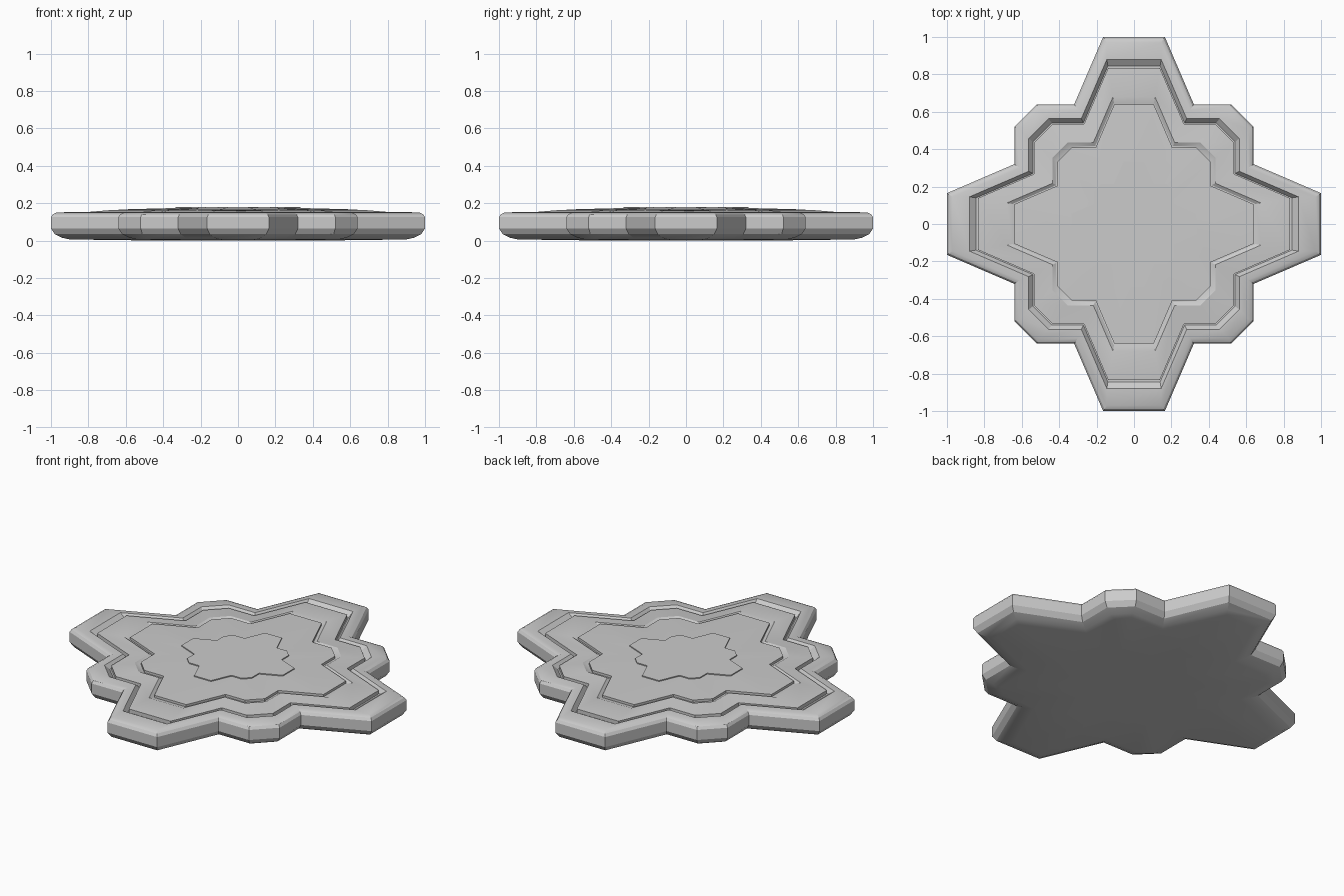
import bpy, bmesh, math
from mathutils import Vector

cube = bpy.data.objects.get("Cube")
if cube:
    bpy.data.objects.remove(cube)

stone = bpy.data.materials.new("grey_stone")
stone.use_nodes = True
colour = (0.6, 0.6, 0.6, 1)
stone.diffuse_color = colour
stone.node_tree.nodes["Principled BSDF"].inputs["Base Color"].default_value = colour

# One quarter of the star outline, repeated by quarter turns
quarter = [(1.0, 0.165), (0.64, 0.32), (0.64, 0.52), (0.52, 0.64), (0.32, 0.64), (0.165, 1.0)]
outline = []
for turn in range(4):
    a = turn * math.pi / 2
    c, s = round(math.cos(a)), round(math.sin(a))
    outline += [Vector((c * x - s * y, s * x + c * y)) for x, y in quarter]


def inset(points, d):
    """Move every edge inward by d, keeping mitred corners."""
    result = []
    for i, p in enumerate(points):
        e1 = (p - points[i - 1]).normalized()
        e2 = (points[(i + 1) % len(points)] - p).normalized()
        n1, n2 = Vector((-e1.y, e1.x)), Vector((-e2.y, e2.x))
        result.append(p + (n1 + n2) * d / (1 + n1.dot(n2)))
    return result


def star_tier(name, profile):
    """Loft the star through (scale, inset, height) steps and cap both ends."""
    bm = bmesh.new()
    rings = []
    for scale, d, z in profile:
        ring = inset([p * scale for p in outline], d)
        rings.append([bm.verts.new((p.x, p.y, z)) for p in ring])
    for low, high in zip(rings, rings[1:]):
        for i in range(len(low)):
            j = (i + 1) % len(low)
            bm.faces.new((low[i], low[j], high[j], high[i]))
    bm.faces.new(rings[0][::-1])
    bm.faces.new(rings[-1])
    mesh = bpy.data.meshes.new(name)
    bm.to_mesh(mesh)
    bm.free()
    mesh.materials.append(stone)
    obj = bpy.data.objects.new(name, mesh)
    bpy.context.collection.objects.link(obj)
    bpy.ops.object.select_all(action="DESELECT")
    obj.select_set(True)
    bpy.context.view_layer.objects.active = obj
    bpy.ops.object.shade_smooth_by_angle(angle=math.radians(25))
    return obj


# Rounded base with a raised rim and a groove inside it
star_tier("base", [
    (0.45, 0, 0), (1, 0.1, 0.006), (1, 0.06, 0.015), (1, 0.02, 0.035), (1, 0, 0.065),
    (1, 0, 0.125), (1, 0.01, 0.14), (1, 0.03, 0.15),
    (0.88, 0, 0.153), (0.845, 0, 0.128)])

# Middle tier, sloping up to a second shallow groove
star_tier("middle_tier", [
    (0.835, 0, 0.12), (0.835, 0, 0.15), (0.68, 0, 0.163), (0.65, 0, 0.152)])

# Low centre plate with a slightly raised star
star_tier("centre_plate", [
    (0.64, 0, 0.145), (0.64, 0, 0.166), (0.34, 0, 0.174)])
star_tier("centre_star", [
    (0.335, 0, 0.17), (0.335, 0, 0.18)])
